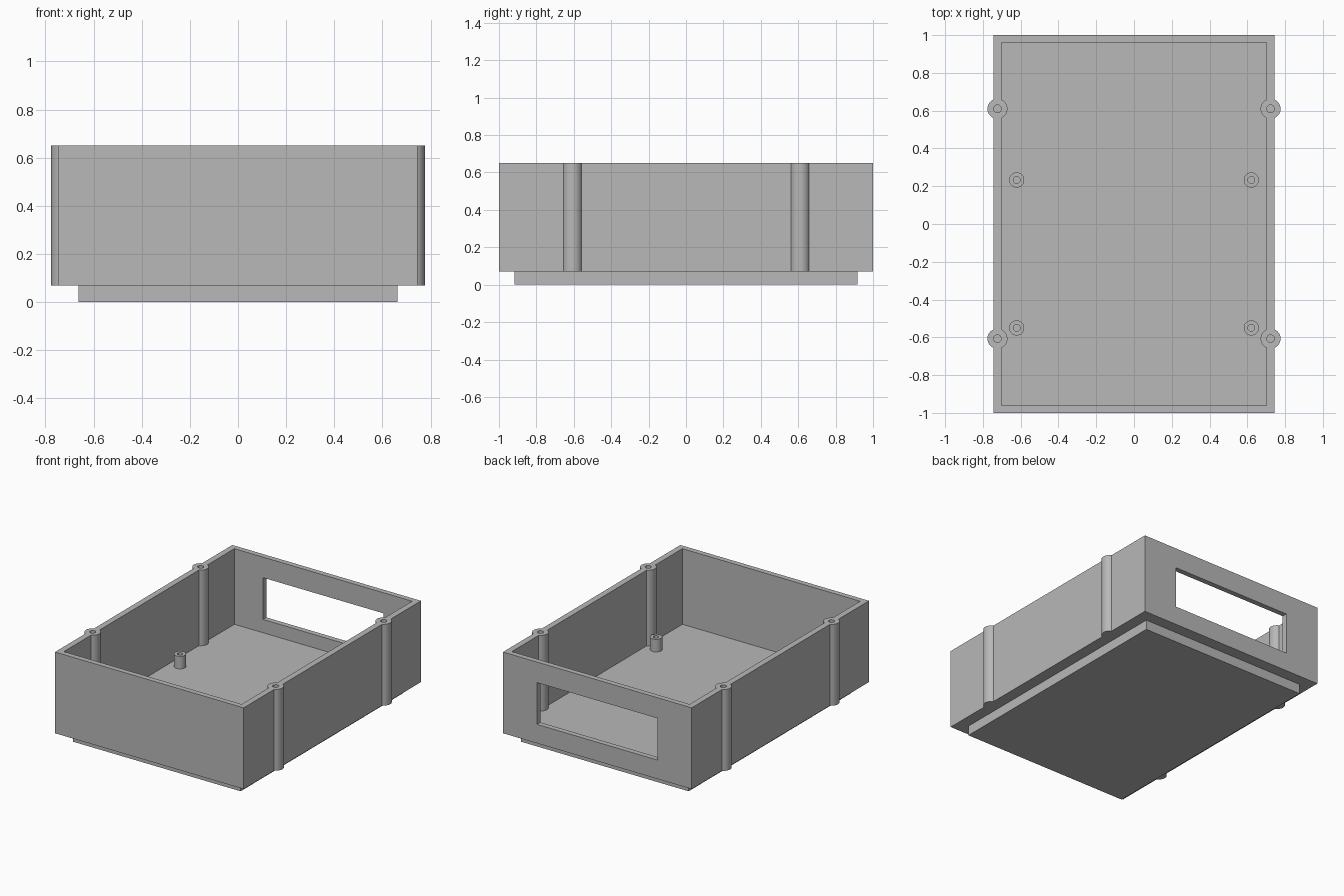
import bpy

# Remove the default cube
if "Cube" in bpy.data.objects:
    bpy.data.objects.remove(bpy.data.objects["Cube"], do_unlink=True)

# Main dimensions
HALF_X, HALF_Y = 0.745, 1.0
BOTTOM, FLOOR, TOP = 0.07, 0.11, 0.65

# Single plastic colour
grey = bpy.data.materials.new("grey plastic")
grey.use_nodes = True
colour = (0.48, 0.48, 0.48, 1)
grey.diffuse_color = colour
grey.node_tree.nodes["Principled BSDF"].inputs["Base Color"].default_value = colour


def finish(obj, name):
    obj.name = obj.data.name = name
    obj.data.materials.clear()
    obj.data.materials.append(grey)
    return obj


def box(name, x, y, z):
    """Box from (low, high) ranges on each axis."""
    centre = [(a + b) / 2 for a, b in (x, y, z)]
    bpy.ops.mesh.primitive_cube_add(size=1, location=centre)
    obj = bpy.context.object
    obj.scale = [b - a for a, b in (x, y, z)]
    bpy.ops.object.transform_apply(location=True, rotation=False, scale=True)
    return finish(obj, name)


def post(name, x, y, radius, low, high):
    bpy.ops.mesh.primitive_cylinder_add(vertices=48, radius=radius, depth=high - low,
                                        location=(x, y, (low + high) / 2))
    bpy.ops.object.transform_apply(location=True, rotation=False, scale=True)
    return finish(bpy.context.object, name)


def combine(target, tool, operation):
    """Apply a boolean and discard the tool."""
    tool.hide_render = True
    mod = target.modifiers.new("boolean", "BOOLEAN")
    mod.operation, mod.solver, mod.object = operation, "EXACT", tool
    bpy.context.view_layer.objects.active = target
    bpy.ops.object.modifier_apply(modifier=mod.name)
    bpy.data.objects.remove(tool, do_unlink=True)


def shade(obj):
    bpy.ops.object.select_all(action="DESELECT")
    obj.select_set(True)
    bpy.context.view_layer.objects.active = obj
    bpy.ops.object.shade_smooth_by_angle(angle=0.5)


# Open tray with the rear window
tray = box("tray", (-HALF_X, HALF_X), (-HALF_Y, HALF_Y), (BOTTOM, TOP))
combine(tray, box("cavity", (-0.702, 0.702), (-0.962, 0.962), (FLOOR, 0.8)), "DIFFERENCE")
combine(tray, box("window", (-0.477, 0.477), (0.9, 1.1), (0.205, 0.503)), "DIFFERENCE")

# Screw columns merged into the side walls, each with a blind hole
for side in (-1, 1):
    for y in (-0.607, 0.61):
        combine(tray, post("screw_column", side * 0.723, y, 0.053, BOTTOM, TOP), "UNION")
        combine(tray, post("screw_hole", side * 0.723, y, 0.02, FLOOR, 0.8), "DIFFERENCE")
shade(tray)

# Raised plinth under the tray
box("base_plinth", (-0.662, 0.662), (-0.916, 0.916), (0, BOTTOM))

# Hollow board standoffs on the floor
for side, label in ((-1, "right"), (1, "left")):
    for y, end in ((-0.55, "front"), (0.233, "back")):
        standoff = post(f"{end}_{label}_standoff", side * 0.621, y, 0.04, FLOOR, 0.2)
        combine(standoff, post("standoff_hole", side * 0.621, y, 0.018, FLOOR - 0.01, 0.3), "DIFFERENCE")
        shade(standoff)
